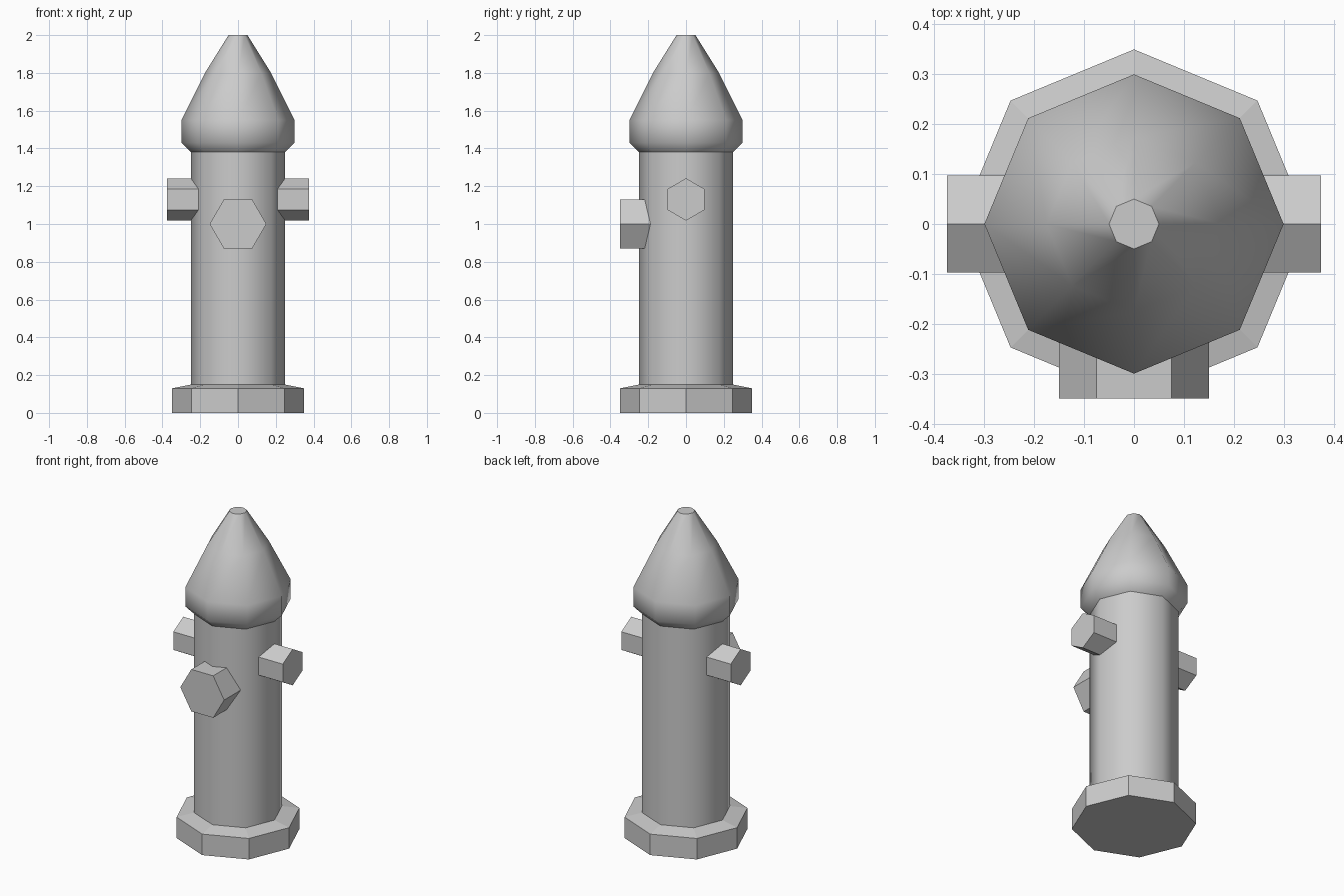
import bpy, bmesh
from math import cos, sin, pi
from mathutils import Matrix

if "Cube" in bpy.data.objects:
    bpy.data.objects.remove(bpy.data.objects["Cube"])


def lathe(name, profile, sides=8, smooth=False, cap_start=False, cap_end=False,
          phase=0.0, matrix=Matrix()):
    """Revolve (radius, height) points around z into a faceted or smooth part."""
    bm = bmesh.new()
    rings = []
    for r, z in profile:
        rings.append([bm.verts.new((r * cos(phase + 2 * pi * i / sides),
                                    r * sin(phase + 2 * pi * i / sides), z))
                      for i in range(sides)])
    for a, b in zip(rings, rings[1:]):
        for i in range(sides):
            j = (i + 1) % sides
            bm.faces.new((a[i], a[j], b[j], b[i])).smooth = smooth
    if cap_start:
        bm.faces.new(rings[0][::-1])
    if cap_end:
        bm.faces.new(rings[-1])
    bm.transform(matrix)
    mesh = bpy.data.meshes.new(name)
    bm.to_mesh(mesh)
    bm.free()
    obj = bpy.data.objects.new(name, mesh)
    bpy.context.collection.objects.link(obj)
    return obj


# Flat-sided foot flange with a slightly sloped top
lathe("base_flange", [(0.35, 0), (0.35, 0.13), (0.25, 0.15)], cap_start=True)

# Smooth barrel
lathe("barrel", [(0.25, 0.15), (0.25, 1.38)], smooth=True)

# Smooth pointed bonnet with a flat tip
lathe("bonnet", [(0.25, 1.38), (0.30, 1.43), (0.30, 1.55), (0.175, 1.80), (0.05, 2.0)],
      smooth=True, cap_end=True)

# Large front outlet, hexagon with points to the sides
lathe("front_outlet", [(0.15, 0.15), (0.15, 0.35)], sides=6, cap_start=True, cap_end=True,
      matrix=Matrix.Translation((0, 0, 1.0)) @ Matrix.Rotation(pi / 2, 4, 'X'))

# Small side outlets, hexagons with points up and down
for side, sign in (("right", 1), ("left", -1)):
    lathe(side + "_outlet", [(0.112, 0.17), (0.112, 0.375)], sides=6,
          cap_start=True, cap_end=True,
          matrix=Matrix.Translation((0, 0, 1.13)) @ Matrix.Rotation(sign * pi / 2, 4, 'Y'))
